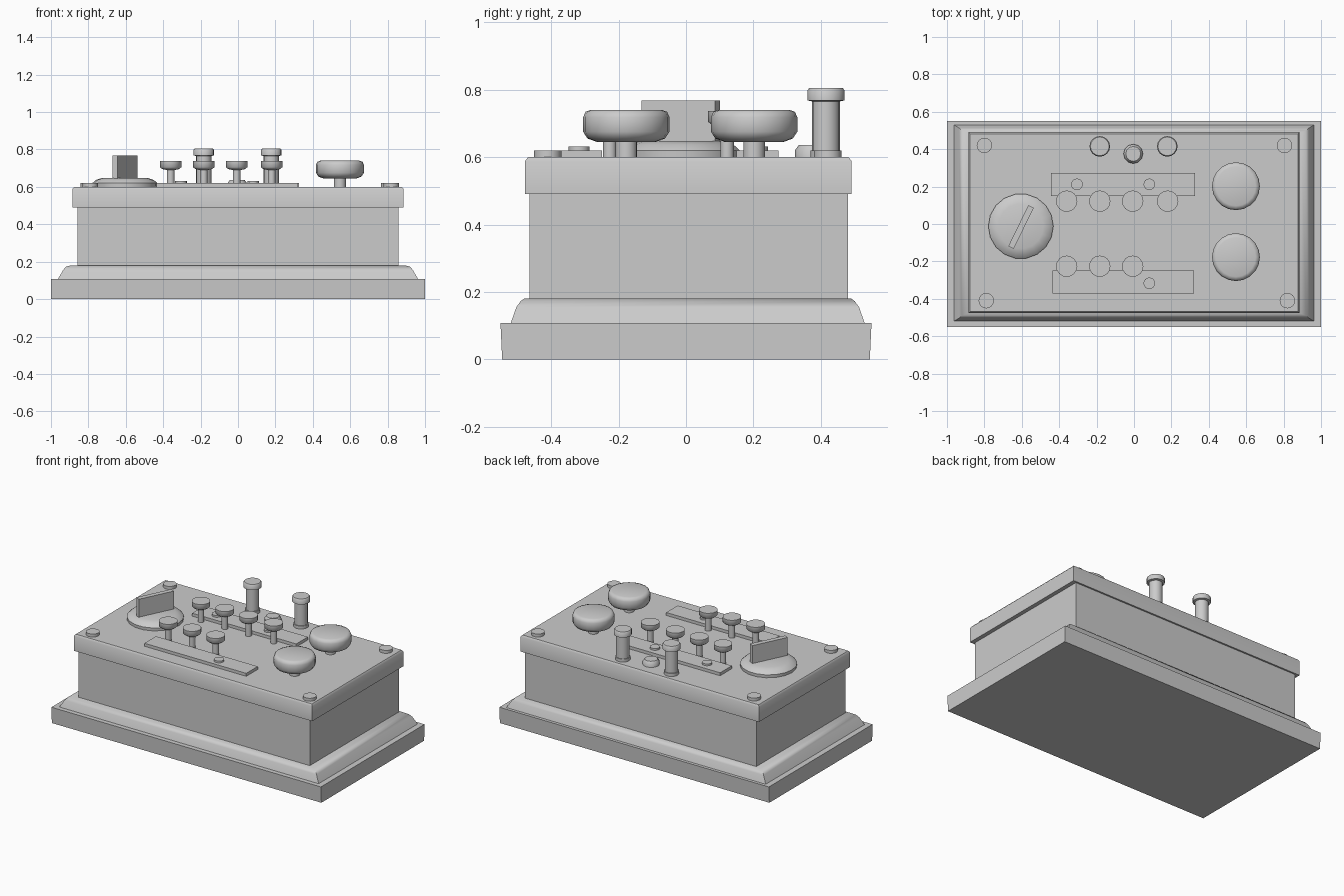
import bpy
import bmesh
from math import cos, sin, pi, radians

cube = bpy.data.objects.get("Cube")
if cube:
    bpy.data.objects.remove(cube, do_unlink=True)

grey = bpy.data.materials.new("plain grey")
grey.use_nodes = True
COLOUR = (0.6, 0.6, 0.6, 1)
grey.diffuse_color = COLOUR
grey.node_tree.nodes["Principled BSDF"].inputs["Base Color"].default_value = COLOUR


def loft(name, rings, location=(0, 0, 0), turn=0):
    """Join matching closed rings of points into a capped solid."""
    bm = bmesh.new()
    loops = [[bm.verts.new(p) for p in ring] for ring in rings]
    count = len(loops[0])
    for low, high in zip(loops, loops[1:]):
        for i in range(count):
            j = (i + 1) % count
            bm.faces.new((low[i], low[j], high[j], high[i]))
    bm.faces.new(loops[0][::-1])
    bm.faces.new(loops[-1])
    mesh = bpy.data.meshes.new(name)
    bm.to_mesh(mesh)
    bm.free()
    mesh.materials.append(grey)
    obj = bpy.data.objects.new(name, mesh)
    obj.location = location
    obj.rotation_euler.z = turn
    bpy.context.collection.objects.link(obj)
    bpy.ops.object.select_all(action="DESELECT")
    obj.select_set(True)
    bpy.context.view_layer.objects.active = obj
    bpy.ops.object.shade_smooth_by_angle(angle=radians(50))
    return obj


def slab(name, levels, x=0, y=0, turn=0):
    """Rectangular solid from (half width, half depth, height) levels."""
    rings = [[(-w, -d, z), (w, -d, z), (w, d, z), (-w, d, z)] for w, d, z in levels]
    return loft(name, rings, (x, y, 0), turn)


def turned(name, profile, x, y, sides=16):
    """Round solid from (radius, height) profile points."""
    steps = [2 * pi * i / sides for i in range(sides)]
    rings = [[(r * cos(a), r * sin(a), z) for a in steps] for r, z in profile]
    return loft(name, rings, (x, y, 0))


TOP = 0.6

# Case: plinth, moulding, body and lid
slab("plinth", [(1, 0.545, 0), (1, 0.55, 0.108)])
slab("plinth_moulding", [(0.963, 0.525, 0.107), (0.935, 0.508, 0.155),
                         (0.92, 0.495, 0.173), (0.895, 0.485, 0.18)], y=0.005)
slab("case_body", [(0.858, 0.472, 0.17), (0.858, 0.472, 0.495)], y=0.008)
slab("lid", [(0.885, 0.484, 0.49), (0.885, 0.484, 0.588), (0.876, 0.475, TOP)], y=0.007)

# Corner screws
for i, (x, y) in enumerate([(-0.8, 0.42), (0.805, 0.42), (-0.79, -0.41), (0.82, -0.41)]):
    turned(f"corner_screw_{i}", [(0.041, TOP - 0.01), (0.041, 0.62)], x, y)

# Dial with its bar handle
turned("dial_base", [(0.172, TOP - 0.01), (0.174, 0.62), (0.155, 0.637), (0.12, 0.648)],
       -0.605, -0.012, 18)
slab("dial_handle", [(0.122, 0.016, 0.64), (0.122, 0.016, 0.768)],
     -0.604, -0.016, radians(64))

# Large round knobs on stems
for side, y in (("back", 0.202), ("front", -0.177)):
    turned(f"{side}_knob_stem", [(0.032, TOP - 0.01), (0.032, 0.66)], 0.545, y)
    turned(f"{side}_knob", [(0.088, 0.645), (0.115, 0.655), (0.128, 0.675), (0.128, 0.718),
                            (0.121, 0.734), (0.105, 0.74)], 0.545, y, 20)

# Contact plates with their pins
slab("back_plate", [(0.386, 0.062, TOP - 0.01), (0.386, 0.062, 0.62)], -0.059, 0.212)
slab("front_plate", [(0.378, 0.061, TOP - 0.01), (0.378, 0.061, 0.62)], -0.057, -0.31)
for i, (x, y) in enumerate([(-0.305, 0.212), (0.082, 0.212), (0.082, -0.317)]):
    turned(f"plate_pin_{i}", [(0.031, 0.615), (0.031, 0.632)], x, y)

# Small push knobs in two rows
COLUMNS = (-0.36, -0.183, -0.007, 0.18)
for row, y, columns in (("back", 0.122, COLUMNS), ("front", -0.226, COLUMNS[:3])):
    for i, x in enumerate(columns):
        turned(f"{row}_push_knob_{i}",
               [(0.02, TOP - 0.01), (0.02, 0.69), (0.045, 0.695), (0.057, 0.705), (0.057, 0.737)],
               x, y)

# Tall terminal posts
for side, x in (("right", -0.183), ("left", 0.178)):
    turned(f"{side}_terminal",
           [(0.046, TOP - 0.01), (0.046, 0.62), (0.041, 0.62), (0.041, 0.765),
            (0.055, 0.768), (0.055, 0.798), (0.05, 0.804)], x, 0.415)

# Small button between the terminals
turned("small_button", [(0.052, TOP - 0.01), (0.052, 0.62), (0.04, 0.636)], -0.004, 0.375, 12)
